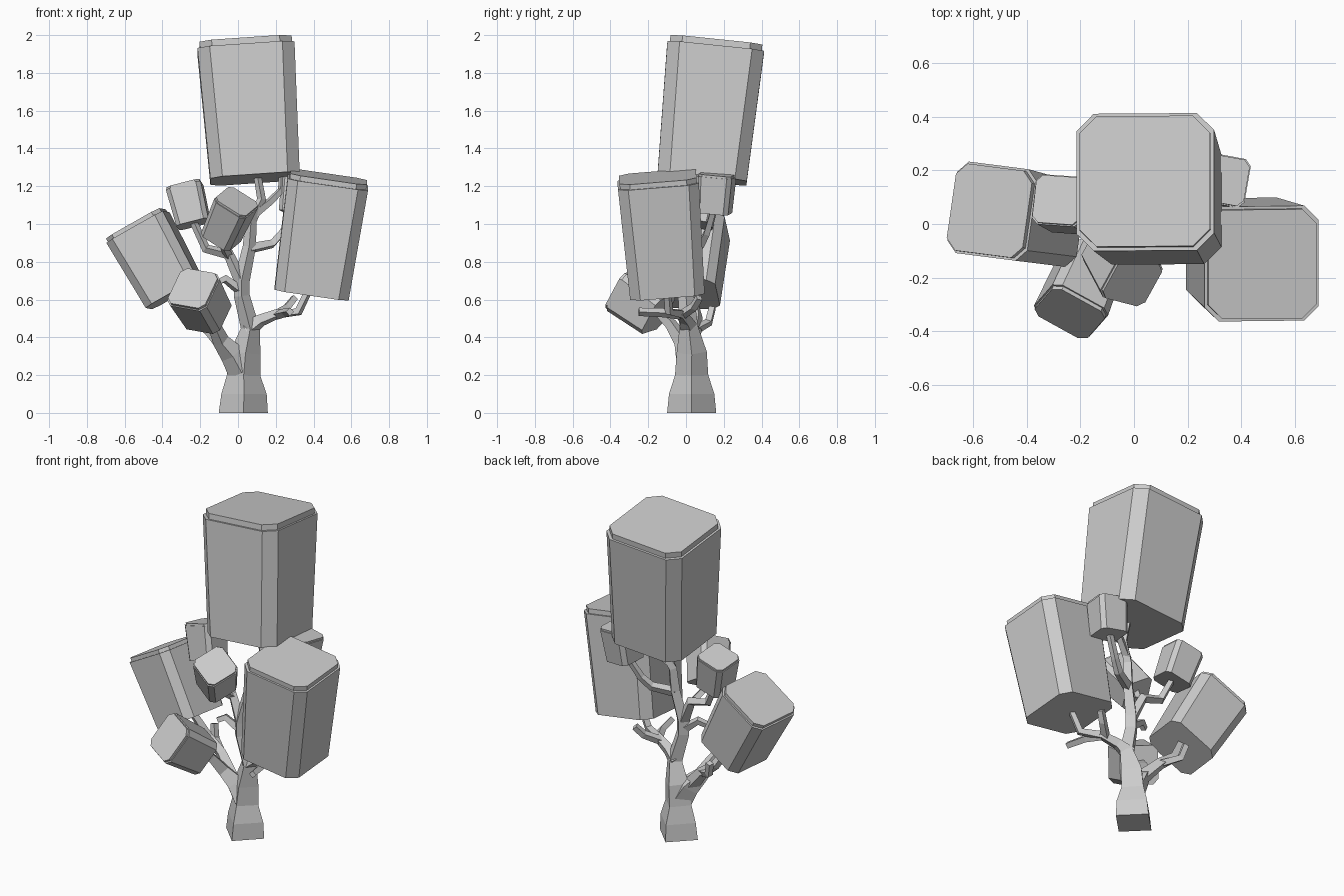
import bpy
import bmesh
from math import cos, sin, pi
from mathutils import Vector

cube = bpy.data.objects.get("Cube")
if cube:
    bpy.data.objects.remove(cube, do_unlink=True)

grey = bpy.data.materials.new("plain_grey")
grey.use_nodes = True
grey.diffuse_color = (0.6, 0.6, 0.6, 1)
bsdf = next(n for n in grey.node_tree.nodes if n.type == "BSDF_PRINCIPLED")
bsdf.inputs["Base Color"].default_value = (0.6, 0.6, 0.6, 1)


def loft(name, rings):
    """Skin a list of equal closed rings and cap both ends."""
    bm = bmesh.new()
    loops = [[bm.verts.new(p) for p in ring] for ring in rings]
    n = len(loops[0])
    for a, b in zip(loops, loops[1:]):
        for i in range(n):
            j = (i + 1) % n
            bm.faces.new((a[i], a[j], b[j], b[i]))
    bm.faces.new(loops[0][::-1])
    bm.faces.new(loops[-1])
    bmesh.ops.recalc_face_normals(bm, faces=bm.faces)
    mesh = bpy.data.meshes.new(name)
    bm.to_mesh(mesh)
    bm.free()
    mesh.materials.append(grey)
    obj = bpy.data.objects.new(name, mesh)
    bpy.context.collection.objects.link(obj)
    return obj


def leaf_block(name, bottom, top, width, side):
    """Chamfered, slightly tapered block with a raised lid."""
    bottom, top = Vector(bottom), Vector(top)
    axis = (top - bottom).normalized()
    u = Vector(side)
    u = (u - axis * u.dot(axis)).normalized()
    v = axis.cross(u)
    shoulder = top - axis * width * 0.065

    def octagon(centre, size):
        h = size / 2
        c = h - width * 0.125
        corners = ((c, -h), (h, -c), (h, c), (c, h),
                   (-c, h), (-h, c), (-h, -c), (-c, -h))
        return [centre + u * x + v * y for x, y in corners]

    lid = width * 0.95
    loft(name, [octagon(bottom, width * 0.92), octagon(shoulder, width),
                octagon(shoulder, lid), octagon(top, lid)])


def limb(name, points):
    """Four-sided tapering limb through (x, y, z, radius) points."""
    pos = [Vector(p[:3]) for p in points]
    rings = []
    ref = Vector((1, 0, 0))
    for i, p in enumerate(pos):
        before = (p - pos[i - 1]).normalized() if i else Vector()
        after = (pos[i + 1] - p).normalized() if i + 1 < len(pos) else Vector()
        t = (before + after).normalized()
        if i == 0 and p.z == 0:
            t = Vector((0, 0, 1))
        u = ref - t * ref.dot(t)
        if u.length < 0.2:
            u = Vector((0, 1, 0)) - t * t.y
        u.normalize()
        ref = u
        v = t.cross(u)
        r = points[i][3]
        rings.append([p + (u * cos(k * pi / 2) + v * sin(k * pi / 2)) * r
                      for k in range(4)])
    loft(name, rings)


# Foliage blocks
leaf_block("crown_block", (.09, .085, 1.24), (.04, .16, 1.963), .515, (1, 0, 0))
leaf_block("left_large_block", (.39, -.10, .635), (.48, -.15, 1.25), .43, (1, 0, 0))
leaf_block("right_large_block", (-.335, .01, .63), (-.54, .05, 1.0), .345, (1, -.13, .5))
leaf_block("right_small_block", (-.235, .05, 1.0), (-.285, .09, 1.205), .19, (1, -.08, .2))
leaf_block("front_small_block", (-.09, -.08, .93), (-.005, -.215, 1.12), .2, (.92, -.3, -.45))
leaf_block("front_low_block", (-.16, -.145, .52), (-.24, -.335, .66), .24, (.92, -.4, -.22))
leaf_block("back_small_block", (.31, .15, 1.06), (.335, .165, 1.265), .185, (.98, -.17, 0))

# Trunk and main stem
limb("trunk", [(.028, .03, 0, .13), (.032, .03, .1, .12), (.03, .03, .2, .088),
               (.04, .03, .32, .08), (.065, .015, .45, .05), (.02, 0, .62, .042),
               (.02, 0, .7, .042), (.06, .02, .88, .035), (.07, .03, 1.02, .03),
               (.125, .06, 1.13, .024), (.1, .07, 1.27, .02)])

# Low limbs on the model's right
limb("right_low_limb", [(.02, .02, .22, .075), (-.03, .01, .31, .065),
                        (-.09, -.02, .38, .045), (-.13, -.08, .47, .033),
                        (-.17, -.15, .54, .026)])
limb("right_large_limb", [(-.05, .01, .33, .045), (-.15, .05, .44, .034),
                          (-.24, .06, .51, .028), (-.33, .02, .66, .024)])
limb("right_hook_twig", [(-.15, .05, .44, .026), (-.24, .12, .48, .024),
                         (-.26, .14, .56, .022)])

# Low limbs on the model's left
limb("left_low_limb", [(.05, .02, .44, .05), (.12, 0, .49, .035), (.21, -.03, .525, .028),
                       (.32, -.09, .535, .024), (.38, -.1, .66, .02)])
limb("left_back_twig", [(.19, -.02, .52, .026), (.26, .04, .56, .024), (.3, .07, .61, .022)])
limb("left_front_twig", [(.21, -.03, .52, .026), (.25, -.12, .53, .024), (.275, -.25, .535, .022)])

# Upper limbs
limb("right_upper_limb", [(.015, 0, .7, .036), (-.05, .02, .84, .03), (-.17, .03, .87, .025),
                          (-.24, .05, 1.02, .02)])
limb("front_twig", [(-.05, .02, .83, .025), (-.075, -.05, .88, .022), (-.09, -.09, .96, .02)])
limb("short_twig", [(.01, 0, .65, .028), (-.07, -.02, .71, .024), (-.11, -.04, .69, .02)])
limb("back_upper_limb", [(.06, .02, .87, .03), (.18, .08, .895, .026), (.23, .11, .95, .022),
                         (.31, .15, 1.09, .02)])
limb("crown_twig", [(.07, .03, 1.04, .026), (.17, .08, 1.12, .022), (.23, .11, 1.18, .02),
                    (.235, .12, 1.28, .018)])
